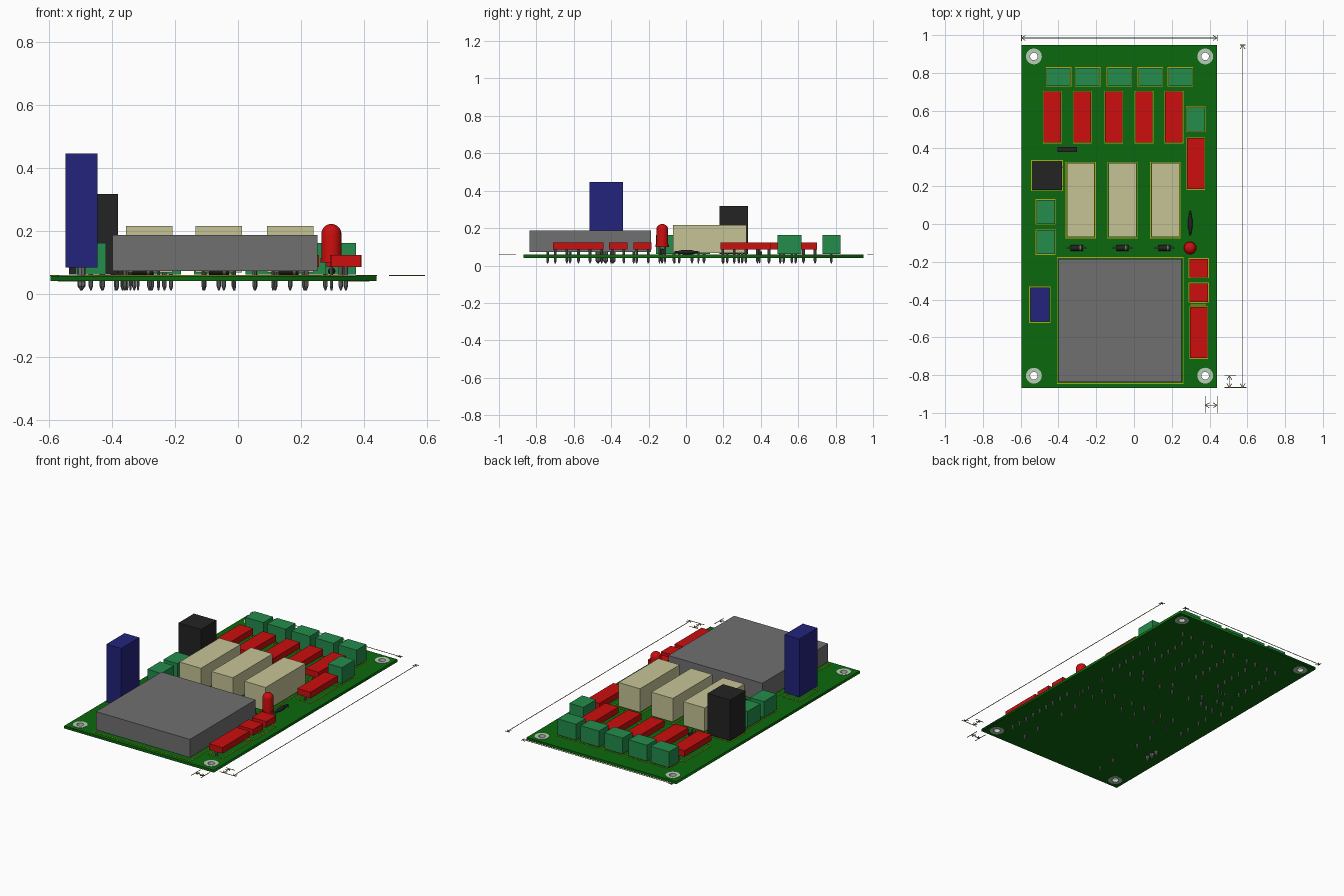
import bpy, bmesh, math
from mathutils import Matrix, Vector

if "Cube" in bpy.data.objects:
    bpy.data.objects.remove(bpy.data.objects["Cube"])


def material(name, r, g, b):
    color = [((c / 255 + 0.055) / 1.055) ** 2.4 if c > 10 else c / 3295 for c in (r, g, b)] + [1]
    m = bpy.data.materials.new(name)
    m.use_nodes = True
    m.diffuse_color = color
    m.node_tree.nodes["Principled BSDF"].inputs["Base Color"].default_value = color
    return m


BOARD = material("board green", 12, 105, 14)
GREEN = material("terminal green", 35, 140, 75)
RED = material("red plastic", 204, 14, 14)
CREAM = material("cream plastic", 198, 196, 150)
BLACK = material("black plastic", 35, 35, 35)
BLUE = material("blue plastic", 35, 35, 125)
GREY = material("grey metal", 112, 112, 112)
SILK = material("silkscreen yellow", 180, 170, 20)
PAD = material("pad silver", 185, 205, 185)
OLIVE = material("dimension olive", 125, 122, 60)

TOP = 0.057      # upper surface of the board
UNDER = 0.041    # lower surface of the board


def finish(name, bm, mat, smooth=False):
    bmesh.ops.recalc_face_normals(bm, faces=bm.faces)
    mesh = bpy.data.meshes.new(name)
    bm.to_mesh(mesh)
    bm.free()
    mesh.materials.append(mat)
    ob = bpy.data.objects.new(name, mesh)
    bpy.context.collection.objects.link(ob)
    if smooth:
        bpy.ops.object.select_all(action="DESELECT")
        ob.select_set(True)
        bpy.context.view_layer.objects.active = ob
        bpy.ops.object.shade_smooth_by_angle(angle=math.radians(40))
    return ob


def add_box(bm, cx, cy, w, d, z0, z1):
    m = Matrix.Translation((cx, cy, (z0 + z1) / 2)) @ Matrix.Diagonal((w, d, z1 - z0, 1))
    bmesh.ops.create_cube(bm, size=1, matrix=m)


def box(name, cx, cy, w, d, z0, z1, mat):
    bm = bmesh.new()
    add_box(bm, cx, cy, w, d, z0, z1)
    return finish(name, bm, mat)


def lathe(name, profile, center, mat, axis="Z", sides=20):
    """Revolve (radius, height) points, closed by caps."""
    bm = bmesh.new()
    rings = [[bm.verts.new((r * math.cos(a), r * math.sin(a), h))
              for a in (math.tau * i / sides for i in range(sides))] for r, h in profile]
    for low, high in zip(rings, rings[1:]):
        for i in range(sides):
            j = (i + 1) % sides
            bm.faces.new((low[i], low[j], high[j], high[i]))
    bm.faces.new(rings[0])
    bm.faces.new(rings[-1])
    turn = {"Z": Matrix(), "X": Matrix.Rotation(math.pi / 2, 4, "Y"),
            "Y": Matrix.Rotation(-math.pi / 2, 4, "X")}[axis]
    bm.transform(Matrix.Translation(center) @ turn)
    return finish(name, bm, mat, True)


def rect(cx, cy, w, d):
    return [(cx + sx * w / 2, cy + sy * d / 2) for sx, sy in ((-1, -1), (1, -1), (1, 1), (-1, 1))]


def circle(cx, cy, r, n=24):
    return [(cx + r * math.cos(math.tau * i / n), cy + r * math.sin(math.tau * i / n)) for i in range(n)]


def plate(name, loops, z0, z1, mat):
    """Flat plate from an outline and any holes inside it."""
    curve = bpy.data.curves.new(name, "CURVE")
    curve.dimensions = "2D"
    curve.fill_mode = "BOTH"
    curve.extrude = (z1 - z0) / 2
    for loop in loops:
        s = curve.splines.new("POLY")
        s.points.add(len(loop) - 1)
        for p, (x, y) in zip(s.points, loop):
            p.co = (x, y, 0, 1)
        s.use_cyclic_u = True
    tmp = bpy.data.objects.new(name + " outline", curve)
    bpy.context.collection.objects.link(tmp)
    bpy.context.view_layer.update()
    mesh = bpy.data.meshes.new_from_object(tmp.evaluated_get(bpy.context.evaluated_depsgraph_get()))
    bpy.data.objects.remove(tmp)
    bm = bmesh.new()
    bm.from_mesh(mesh)
    bpy.data.meshes.remove(mesh)
    bmesh.ops.remove_doubles(bm, verts=bm.verts, dist=1e-5)
    bm.transform(Matrix.Translation((0, 0, (z0 + z1) / 2)))
    return finish(name, bm, mat)


def silk_frame(name, cx, cy, w, d, gap=0.012):
    plate(name + "_outline", [rect(cx, cy, w + gap, d + gap), rect(cx, cy, w + gap - 0.008, d + gap - 0.008)],
          TOP, TOP + 0.002, SILK)


pin_bm = bmesh.new()


def pin(x, y, top=0.09, r=0.007):
    for r0, r1, z0, z1 in ((r, r, 0.024, top), (0.002, r, 0.01, 0.024)):
        bmesh.ops.create_cone(pin_bm, cap_ends=True, segments=8, radius1=r0, radius2=r1, depth=z1 - z0,
                              matrix=Matrix.Translation((x, y, (z0 + z1) / 2)))


# Board with four ringed mounting holes
corners = [(x, y) for x in (-0.53, 0.377) for y in (-0.803, 0.887)]
plate("board", [rect(-0.078, 0.04, 1.036, 1.816)] + [circle(x, y, 0.021) for x, y in corners], UNDER, TOP, BOARD)
for x, y in corners:
    plate("mounting_ring", [circle(x, y, 0.042), circle(x, y, 0.02)], UNDER - 0.002, TOP + 0.002, PAD)

# Green screw terminals: a back row, one on the left, two on the right
for x in (-0.399, -0.245, -0.077, 0.087, 0.246):
    box("back_terminal", x, 0.779, 0.127, 0.096, 0.062, 0.162, GREEN)
    silk_frame("back_terminal", x, 0.779, 0.127, 0.096, 0.008)
    for s in (-1, 1):
        pin(x + s * 0.032, 0.777)
for x, y in ((0.327, 0.554), (-0.468, 0.064), (-0.468, -0.096)):
    box("side_terminal", x, y, 0.097, 0.127, 0.062, 0.162, GREEN)
    silk_frame("side_terminal", x, y, 0.097, 0.127, 0.008)
    for s in (-1, 1):
        pin(x, y + s * 0.032)

# Raised red connectors standing on a row of pins
reds = [(x, 0.566, 0.27) for x in (-0.433, -0.274, -0.107, 0.053, 0.211)]
reds += [(0.327, 0.32, 0.27), (0.343, -0.575, 0.27), (0.343, -0.233, 0.098), (0.343, -0.363, 0.098)]
for x, y, length in reds:
    n = 5 if length > 0.2 else 2
    width = 0.092 if n == 5 else 0.1
    box("red_connector", x, y, width, length, 0.086, 0.124, RED)
    silk_frame("red_connector", x, y, width, length, 0.008)
    for i in range(n):
        pin(x, y + (i - (n - 1) / 2) * 0.062)
for i in range(3):
    box("silk_stripe", 0.34, -0.417 - i * 0.008, 0.08, 0.003, TOP, TOP + 0.002, SILK)

# Cream relays
for x in (-0.282, -0.061, 0.166):
    box("relay", x, 0.127, 0.148, 0.393, 0.068, 0.216, CREAM)
    silk_frame("relay", x, 0.127, 0.148, 0.393)
    pin(x, 0.283)
    for s in (-1, 1):
        pin(x + s * 0.048, 0.22)
        pin(x + s * 0.048, -0.037)

# Large power module
box("power_module", -0.073, -0.511, 0.651, 0.65, 0.073, 0.187, GREY)
silk_frame("power_module", -0.073, -0.511, 0.651, 0.65, 0.02)
for x in (-0.36, 0.217):
    for y in (-0.74, -0.62, -0.4, -0.28):
        pin(x, y)

# Tall blue varistor and black fuse block
box("blue_block", -0.498, -0.427, 0.102, 0.18, 0.083, 0.447, BLUE)
silk_frame("blue_block", -0.498, -0.427, 0.102, 0.18)
for y in (-0.47, -0.43, -0.39):
    pin(-0.498, y, r=0.013)
box("black_block", -0.46, 0.256, 0.156, 0.152, 0.062, 0.317, BLACK)
silk_frame("black_block", -0.46, 0.256, 0.156, 0.152)
for x in (-0.5, -0.43, -0.385):
    for y in (0.2, 0.3):
        pin(x, y, 0.07)

# Pin header
box("pin_header", -0.354, 0.394, 0.102, 0.027, TOP, 0.075, BLACK)
for i in range(4):
    pin(-0.39 + i * 0.024, 0.394, 0.1, 0.004)

# Diodes with a grey band and bent leads
for x in (-0.303, -0.061, 0.161):
    lathe("diode", [(0.015, -0.032), (0.015, 0.032)], (x, -0.127, 0.075), BLACK, "X", 12)
    lathe("diode_band", [(0.016, 0.014), (0.016, 0.022)], (x, -0.127, 0.075), GREY, "X", 12)
    lathe("diode_lead", [(0.004, -0.052), (0.004, 0.052)], (x, -0.127, 0.075), GREY, "X", 8)
    for s in (-1, 1):
        pin(x + s * 0.05, -0.127, 0.076, 0.005)

# Slim resistor
lathe("resistor", [(0.004, -0.065), (0.007, -0.04), (0.012, -0.02), (0.012, 0.02), (0.007, 0.04), (0.004, 0.065)],
      (0.298, 0.003, 0.072), BLACK, "Y", 12)
for y in (-0.06, 0.066):
    pin(0.298, y, 0.074, 0.005)

# Domed indicator lamp
dome = [(0.032 * math.cos(math.radians(a)), 0.19 + 0.032 * math.sin(math.radians(a))) for a in range(0, 90, 11)]
lathe("lamp", [(0.035, 0.1), (0.035, 0.112), (0.032, 0.112)] + dome, (0.297, -0.127, 0), RED)
for y in (-0.142, -0.112):
    pin(0.297, y, 0.102, 0.005)
finish("pins", pin_bm, GREY)

# Dimension lines around the board
dim_bm = bmesh.new()


def line(a, b, width=0.0035):
    a, b = Vector(a), Vector(b)
    d = b - a
    m = Matrix.Translation((*((a + b) / 2), TOP + 0.001)) @ Matrix.Rotation(math.atan2(d.y, d.x), 4, "Z")
    bmesh.ops.create_cube(dim_bm, size=1, matrix=m @ Matrix.Diagonal((d.length, width, 0.002, 1)))


def dimension(a, b, arrow=0.022):
    line(a, b)
    d = (Vector(b) - Vector(a)).normalized()
    side = Vector((-d.y, d.x))
    for p, s in ((Vector(a), 1), (Vector(b), -1)):
        for k in (-0.6, 0.6):
            line(p, p + (d * s + side * k) * arrow)
        line(p - side * 0.015, p + side * 0.015)


left, right, front, back = -0.596, 0.44, -0.866, 0.948
dimension((left, 0.985), (right, 0.985))
dimension((0.575, front), (0.575, back))
dimension((0.377, -0.96), (right, -0.96))
dimension((0.505, front), (0.505, -0.803))
for x in (0.377, right):
    line((x, -0.91), (x, -1))
for y in (front, -0.803):
    line((0.48, y), (0.54, y))
line((0.595, front), (0.48, front))
finish("dimension_lines", dim_bm, OLIVE)
